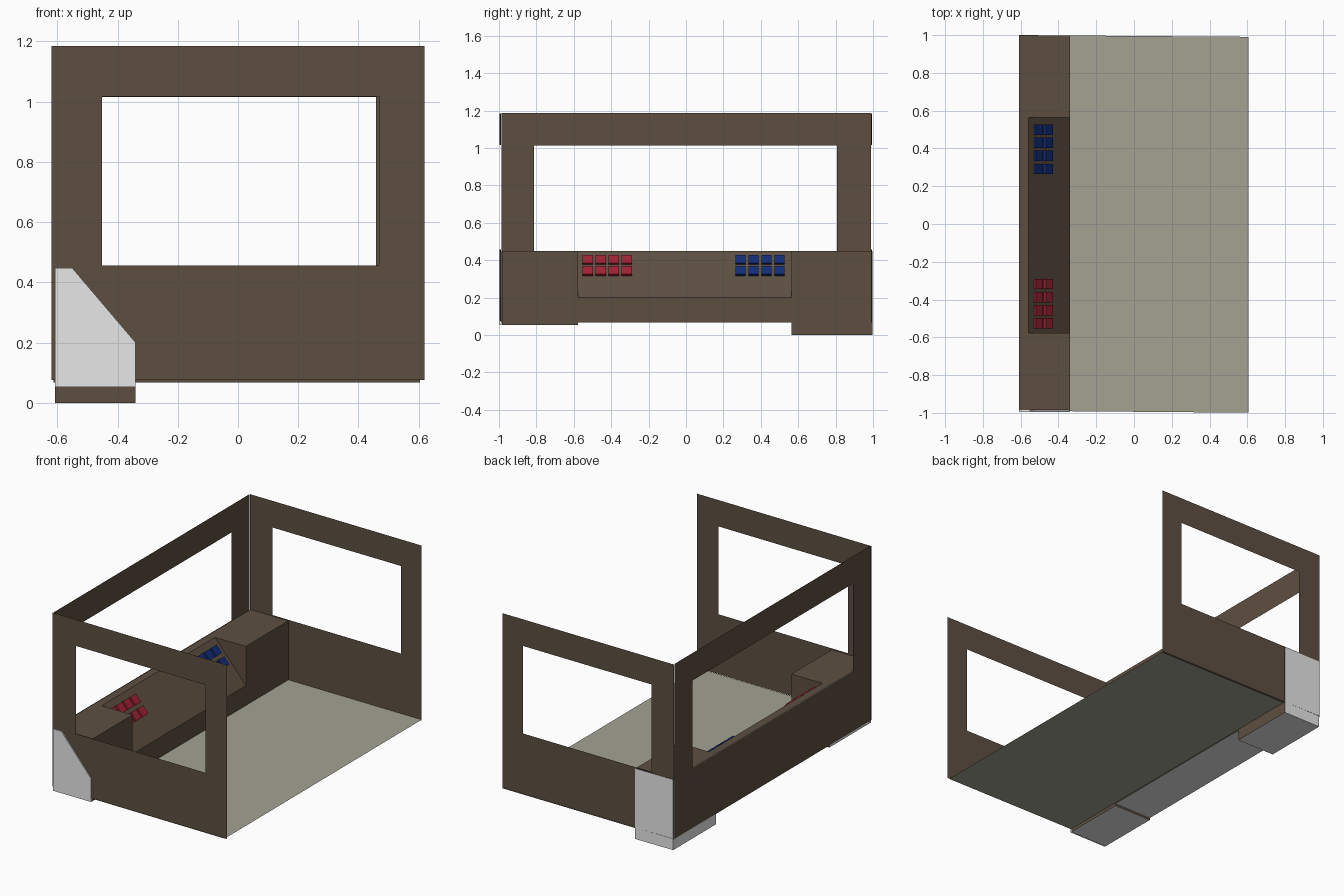
import bpy, bmesh, math
from mathutils import Matrix, Vector

if "Cube" in bpy.data.objects:
    bpy.data.objects.remove(bpy.data.objects["Cube"])


def material(name, rgb):
    m = bpy.data.materials.new(name)
    m.diffuse_color = (*rgb, 1)
    m.use_nodes = True
    m.node_tree.nodes["Principled BSDF"].inputs["Base Color"].default_value = m.diffuse_color
    return m


BROWN = material("brown paint", (0.111, 0.078, 0.053))
GREY = material("bare grey", (0.8, 0.8, 0.8))
FLOOR = material("floor beige", (0.37, 0.36, 0.29))
RED = material("button red", (0.35, 0.016, 0.035))
BLUE = material("button blue", (0.006, 0.026, 0.19))


def add_object(name, verts, faces, *mats):
    me = bpy.data.meshes.new(name)
    me.from_pydata(verts, [], faces)
    for m in mats:
        me.materials.append(m)
    ob = bpy.data.objects.new(name, me)
    bpy.context.collection.objects.link(ob)
    return ob


def rect(a0, a1, z0, z1):
    return [(a0, z0), (a1, z0), (a1, z1), (a0, z1)]


def window_wall(name, outer, inner, place, flip=False):
    """Single-sheet wall with a rectangular window opening."""
    verts = [place(a, z) for a, z in rect(*outer) + rect(*inner)]
    faces = [(i, (i + 1) % 4, (i + 1) % 4 + 4, i + 4) for i in range(4)]
    if flip:
        faces = [f[::-1] for f in faces]
    add_object(name, verts, faces, BROWN)


def extrude_y(name, profile, y0, y1, *mats):
    """Solid with an x-z profile (counter-clockwise from the front)."""
    n = len(profile)
    verts = [(x, y, z) for y in (y0, y1) for x, z in profile]
    faces = [tuple(range(n)), tuple(range(2 * n - 1, n - 1, -1))]
    faces += [(i, i + n, (i + 1) % n + n, (i + 1) % n) for i in range(n)]
    ob = add_object(name, verts, faces, *mats)
    bm = bmesh.new()
    bm.from_mesh(ob.data)
    bmesh.ops.recalc_face_normals(bm, faces=bm.faces)
    bm.to_mesh(ob.data)
    bm.free()
    return ob


def grey_outside(ob, end):
    """Undersides, left sides and the outer end stay bare grey."""
    for p in ob.data.polygons:
        n = p.normal
        if n.z < -0.9 or n.x < -0.9 or n.y * end > 0.9:
            p.material_index = 1


# Floor sheet, slightly skewed
add_object("floor", [(-0.608, -0.989, 0.073), (0.605, -0.999, 0.073),
                     (0.605, 0.991, 0.073), (-0.608, 1.0, 0.073)],
           [(0, 1, 2, 3)], FLOOR)

# Window walls
window_wall("front_wall", (-0.62, 0.62, 0.075, 1.185), (-0.452, 0.468, 0.456, 1.017),
            lambda a, z: (a, -0.993 - 0.008 * a, z))
window_wall("back_wall", (-0.612, 0.605, 0.067, 1.185), (-0.452, 0.459, 0.456, 1.015),
            lambda a, z: (a, 0.992 - 0.006 * a, z), True)
window_wall("left_wall", (-0.987, 0.99, 0.07, 1.187), (-0.813, 0.807, 0.45, 1.012),
            lambda a, z: (-0.612, a, z))

# Console: sloped middle with a block at each end
L, R = -0.608, -0.34
slope = [(L, 0.066), (R, 0.066), (R, 0.2), (-0.558, 0.45), (L, 0.45)]
grey_outside(extrude_y("console_middle", slope, -0.58, 0.565, BROWN, GREY), 0)
grey_outside(extrude_y("console_front_block", rect(L, R, 0.053, 0.45),
                       -0.985, -0.578, BROWN, GREY), -1)
grey_outside(extrude_y("console_back_block", rect(L, R, 0.0, 0.45),
                       0.565, 0.998, BROWN, GREY), 1)

# Grey end plate showing on the front wall
plate = [(L, 0.053), (R, 0.053), (R, 0.2), (-0.55, 0.447), (L, 0.447)]
extrude_y("console_front_plate", plate, -0.996, -0.986, GREY)

# Buttons on the slope
down = (Vector((R, 0, 0.2)) - Vector((-0.558, 0, 0.45))).normalized()
side = Vector((0, 1, 0))
out = down.cross(side).normalized()
if out.z < 0:
    out = -out
turn = Matrix((down, side, out)).transposed().to_4x4()


def button_bank(name, mat, y_start):
    bm = bmesh.new()
    for row in (0.088, 0.172 - 0.004):
        for col in range(4):
            c = Vector((-0.558, y_start + 0.0695 * col, 0.45)) + down * (row - 0.018)
            m = Matrix.Translation(c) @ turn @ Matrix.Diagonal((0.056, 0.055, 0.03, 1))
            bmesh.ops.create_cube(bm, size=1, matrix=m)
    bmesh.ops.recalc_face_normals(bm, faces=bm.faces)
    me = bpy.data.meshes.new(name)
    bm.to_mesh(me)
    bm.free()
    me.materials.append(mat)
    bpy.context.collection.objects.link(bpy.data.objects.new(name, me))


button_bank("red_buttons", RED, -0.526)
button_bank("blue_buttons", BLUE, 0.291)
